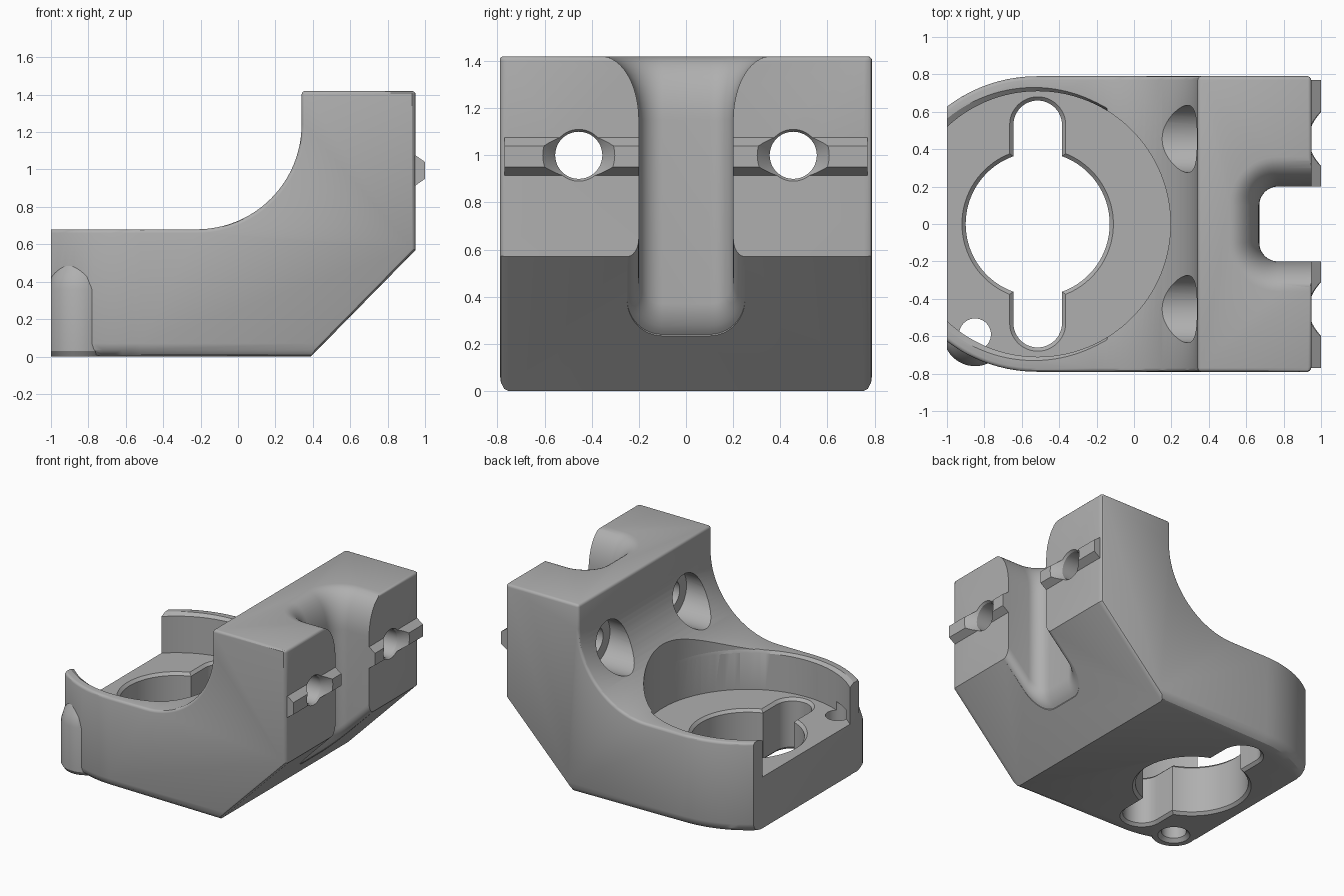
import bpy
import bmesh
from math import sin, cos, acos, pi, radians

if "Cube" in bpy.data.objects:
    bpy.data.objects.remove(bpy.data.objects["Cube"], do_unlink=True)

HALF = 0.79          # half width of the body
BORE_X = -0.515      # centre of the round socket
FLOOR = 0.385        # socket floor height


def arc(cx, cy, r, a0, a1, n=24):
    """Points on an arc, angles in degrees."""
    return [(cx + r * cos(radians(a0 + (a1 - a0) * i / n)),
             cy + r * sin(radians(a0 + (a1 - a0) * i / n))) for i in range(n + 1)]


def loft(name, rings):
    """Closed solid through rings of 3D points with equal counts."""
    bm = bmesh.new()
    rows = [[bm.verts.new(p) for p in ring] for ring in rings]
    n = len(rows[0])
    for a, b in zip(rows, rows[1:]):
        for i in range(n):
            j = (i + 1) % n
            bm.faces.new((a[i], a[j], b[j], b[i]))
    bm.faces.new(rows[0][::-1])
    bm.faces.new(rows[-1])
    bmesh.ops.recalc_face_normals(bm, faces=bm.faces)
    mesh = bpy.data.meshes.new(name)
    bm.to_mesh(mesh)
    bm.free()
    ob = bpy.data.objects.new(name, mesh)
    bpy.context.collection.objects.link(ob)
    return ob


def flat(points, z):
    return [(x, y, z) for x, y in points]


def circle(cx, cy, r, n=64):
    return arc(cx, cy, r, 0, 360, n)[:-1]


def bake(ob):
    """Apply the modifier stack."""
    deps = bpy.context.evaluated_depsgraph_get()
    mesh = bpy.data.meshes.new_from_object(ob.evaluated_get(deps))
    ob.modifiers.clear()
    ob.data = mesh


def combine(ob, tool, operation="DIFFERENCE"):
    tool.hide_render = True
    mod = ob.modifiers.new(operation.lower(), "BOOLEAN")
    mod.operation = operation
    mod.solver = "EXACT"
    mod.object = tool
    bake(ob)
    bpy.data.objects.remove(tool, do_unlink=True)


# Body: side profile trimmed by a plan outline with a rounded end
side = [(-1.1, 0), (0.39, 0), (0.95, 0.57), (0.95, 1.42), (0.34, 1.42)]
side += arc(-0.22, 1.24, 0.56, 0, -90) + [(-1.1, 0.68)]
body = loft("bracket_body", [[(x, y, z) for x, z in side] for y in (-1, 1)])
plan = arc(-0.52, 0, HALF, 90, 270, 48) + [(1.1, -HALF), (1.1, HALF)]
combine(body, loft("plan_trim", [flat(plan, -0.2), flat(plan, 1.6)]), "INTERSECT")

# Narrow chamfers on the sharp edges, wider rounding along the underside
bm = bmesh.new()
bm.from_mesh(body.data)
weight = bm.edges.layers.float.new("bevel_weight_edge")
for e in bm.edges:
    if len(e.link_faces) == 2 and e.calc_face_angle() > radians(50):
        low = all(v.co.z < 0.001 for v in e.verts)
        e[weight] = 1.0 if low else 0.28
bm.to_mesh(body.data)
bm.free()
bevel = body.modifiers.new("edges", "BEVEL")
bevel.limit_method = "WEIGHT"
bevel.width = 0.07
bevel.segments = 3
bevel.use_clamp_overlap = False
bake(body)

# Corner boss with a tapered top
boss = [(0.15, 0), (0.17, 0.03), (0.17, 0.36), (0.15, 0.43), (0.09, 0.52)]
combine(body, loft("corner_boss", [flat(circle(-0.85, -0.59, r), z) for r, z in boss]), "UNION")

# Locating rib across the mounting face
rib = [(0.9, 0.915), (0.95, 0.915), (1.0, 0.95), (1.0, 1.04), (0.95, 1.075), (0.9, 1.075)]
combine(body, loft("locating_rib", [[(x, y, z) for x, z in rib] for y in (-0.77, 0.77)]), "UNION")

# Flat end cut through the rounded end
end = [(-1.5, -1), (-1, -1), (-1, 1), (-1.5, 1)]
combine(body, loft("end_trim", [flat(end, -0.5), flat(end, 1)]))

# Round socket and its rim chamfer
socket = circle(BORE_X, 0, 0.71, 128)
combine(body, loft("socket", [flat(socket, FLOOR), flat(socket, 1.6)]))
rim = [flat(circle(BORE_X - d, 0, 0.71 + d, 128), z)
       for d, z in ((-0.01, 0.65), (0.02, 0.68), (0.025, 0.685))]
combine(body, loft("socket_rim", rim))


# Keyhole opening in the socket floor
def keyhole(o):
    r, w = 0.385 + o, 0.13 + o
    a = acos(w / r) * 180 / pi
    end_y = 0.53
    return (arc(BORE_X, 0, r, -a, a, 32) + arc(BORE_X, end_y, w, 0, 180)
            + arc(BORE_X, 0, r, 180 - a, 180 + a, 32) + arc(BORE_X, -end_y, w, 180, 360))


levels = [(0.03, -0.01), (0, 0.02), (0, FLOOR - 0.02), (0.03, FLOOR + 0.01)]
combine(body, loft("keyhole", [flat(keyhole(o), z) for o, z in levels]))

# Small hole through the boss, countersunk below
pin = [(0.12, -0.01), (0.085, 0.025), (0.085, 0.45)]
combine(body, loft("pin_hole", [flat(circle(-0.85, -0.59, r, 40), z) for r, z in pin]))

# Bolt holes with counterbores and flared exits
bolt = [(0, 0.18), (0.44, 0.18), (0.441, 0.1), (0.935, 0.1), (0.95, 0.11), (1.02, 0.17)]
for s in (-1, 1):
    rings = [[(x, y, z) for y, z in circle(s * 0.455, 1.0, r, 48)] for x, r in bolt]
    combine(body, loft("bolt_hole", rings))


# Central groove, flared at the top and along the sloping underside
def groove(o):
    r = 0.1
    return ([(1.2, 0.2 + o)] + arc(0.67 + r, 0.2 - r, r + o, 90, 180, 12)
            + arc(0.67 + r, r - 0.2, r + o, 180, 270, 12) + [(1.2, -0.2 - o)])


flare = [flat(groove(0), -0.2)]
for i in range(13):
    t = i / 12 * pi / 2
    flare.append(flat(groove(0.16 * (1 - cos(t))), 1.15 + 0.27 * sin(t)))
flare.append(flat(groove(0.16), 1.5))
combine(body, loft("groove", flare))

slope = [[(x, y, x - 0.38 - 0.15) for x, y in groove(0.05)]]
for i in range(7):
    t = i / 6 * pi / 2
    slope.append([(x, y, x - 0.38 + 0.08 * (1 - sin(t))) for x, y in groove(0.05 * (1 - cos(t)))][:])
slope[1:] = slope[:0:-1]
combine(body, loft("groove_outlet", slope))

# Finish
grey = bpy.data.materials.new("mid_grey")
grey.use_nodes = True
colour = (0.43, 0.43, 0.43, 1)
grey.diffuse_color = colour
grey.node_tree.nodes["Principled BSDF"].inputs["Base Color"].default_value = colour
body.data.materials.clear()
body.data.materials.append(grey)
for p in body.data.polygons:
    p.material_index = 0
bpy.ops.object.select_all(action="DESELECT")
body.select_set(True)
bpy.context.view_layer.objects.active = body
bpy.ops.object.shade_smooth_by_angle(angle=radians(30))
